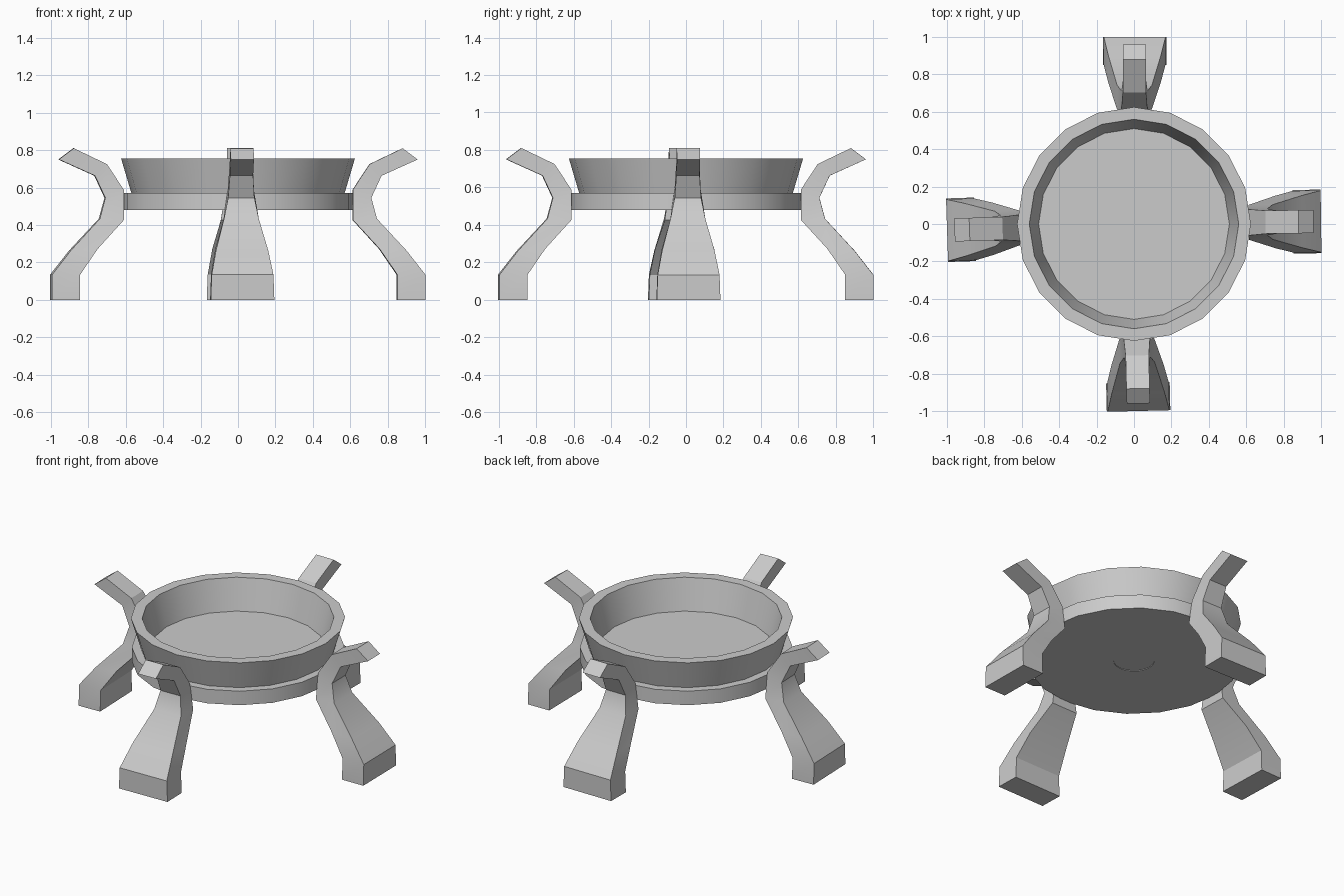
import bpy, bmesh
from math import sin, cos, pi, radians

if "Cube" in bpy.data.objects:
    bpy.data.objects.remove(bpy.data.objects["Cube"])


def finish(name, bm):
    bmesh.ops.recalc_face_normals(bm, faces=bm.faces)
    mesh = bpy.data.meshes.new(name)
    bm.to_mesh(mesh)
    bm.free()
    obj = bpy.data.objects.new(name, mesh)
    bpy.context.collection.objects.link(obj)
    bpy.ops.object.select_all(action='DESELECT')
    obj.select_set(True)
    bpy.context.view_layer.objects.active = obj
    bpy.ops.object.shade_smooth_by_angle(angle=radians(28))
    return obj


def lathe(name, profile, sides):
    # closed solid: first and last profile rings are capped
    bm = bmesh.new()
    rings = [[bm.verts.new((r * cos(2 * pi * i / sides), r * sin(2 * pi * i / sides), z))
              for i in range(sides)] for r, z in profile]
    for a, b in zip(rings, rings[1:]):
        for i in range(sides):
            j = (i + 1) % sides
            bm.faces.new((a[i], a[j], b[j], b[i]))
    bm.faces.new(rings[0])
    bm.faces.new(rings[-1])
    return finish(name, bm)


def leg(name, angle):
    # (outer radius, outer z, inner radius, inner z, half width) from foot to tip
    sections = [
        (1.00, 0.00, 0.85, 0.00, 0.17),
        (1.00, 0.134, 0.85, 0.134, 0.165),
        (0.90, 0.262, 0.755, 0.272, 0.14),
        (0.742, 0.433, 0.613, 0.427, 0.093),
        (0.712, 0.545, 0.613, 0.588, 0.07),
        (0.767, 0.663, 0.703, 0.725, 0.062),
        (0.96, 0.75, 0.88, 0.81, 0.062),
    ]
    bm = bmesh.new()
    rings = [[bm.verts.new(p) for p in ((ro, -w, zo), (ro, w, zo), (ri, w, zi), (ri, -w, zi))]
             for ro, zo, ri, zi, w in sections]
    for a, b in zip(rings, rings[1:]):
        for i in range(4):
            j = (i + 1) % 4
            bm.faces.new((a[i], a[j], b[j], b[i]))
    bm.faces.new(rings[0])
    bm.faces.new(rings[-1])
    obj = finish(name, bm)
    obj.rotation_euler.z = radians(angle)
    return obj


# Shallow bowl with a stepped base ring and a small recess underneath
lathe("bowl", [(0.12, 0.484), (0.12, 0.48), (0.62, 0.48), (0.62, 0.57), (0.57, 0.57),
               (0.625, 0.755), (0.56, 0.755), (0.51, 0.56)], 20)

# Four flared legs, placed with slight hand-made irregularity
for name, angle in (("right_leg", 0.8), ("back_leg", 89.8),
                    ("left_leg", 181.9), ("front_leg", 271.4)):
    leg(name, angle)
